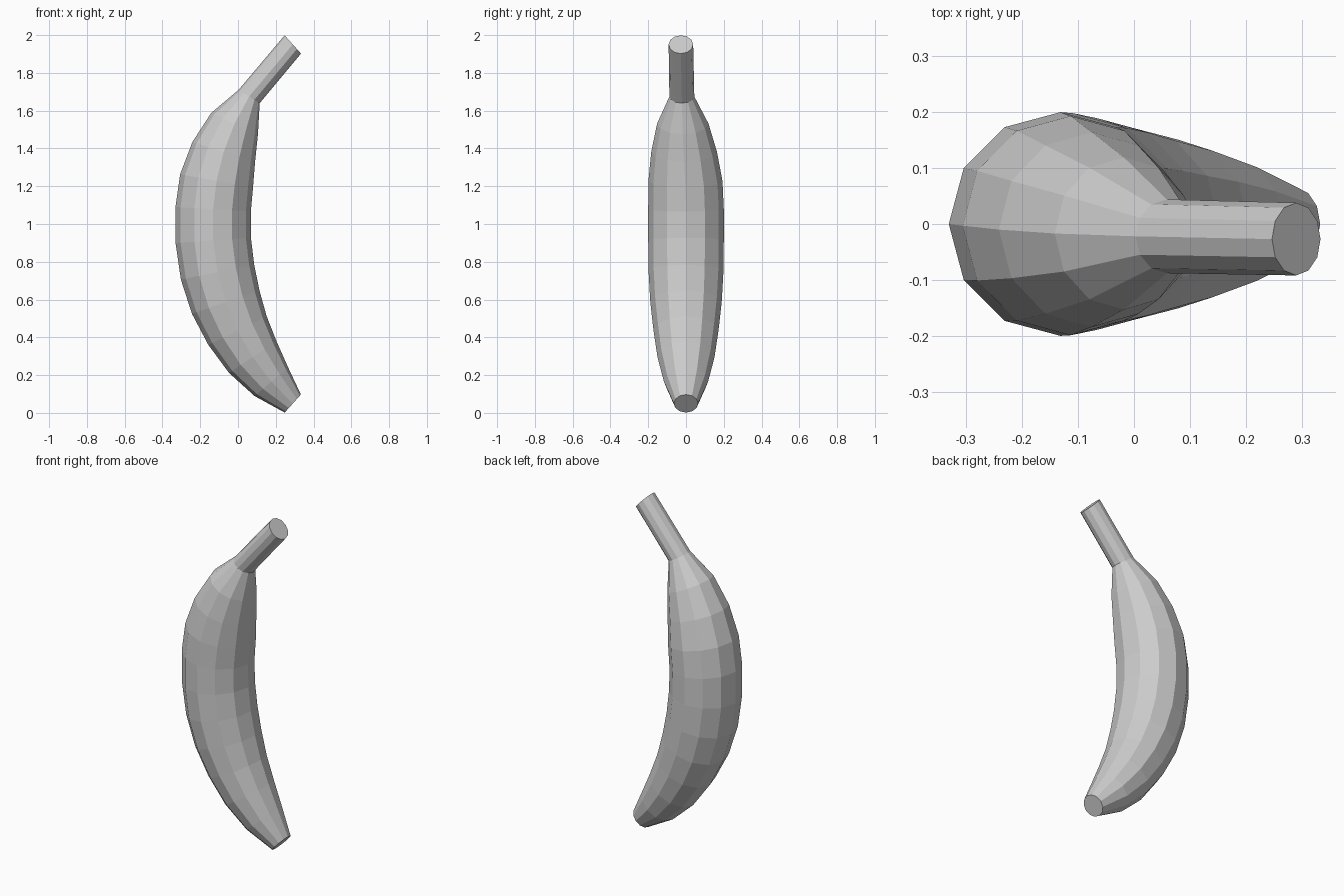
import bpy, bmesh
from math import sin, cos, radians, pi

if "Cube" in bpy.data.objects:
    bpy.data.objects.remove(bpy.data.objects["Cube"])

SIDES = 12
ARC_R, ARC_X, ARC_Z = 1.277, 1.143, 1.0   # circle followed by the centre line

# Rings along the arc: (angle in degrees, radius, sideways drift)
rings = [(-48.1, .064, 0), (-40.8, .117, 0), (-33.5, .151, 0), (-26.2, .172, 0),
         (-18.9, .189, 0), (-11.5, .198, 0), (-3.9, .2, 0), (3.5, .2, 0),
         (10.3, .196, -.003), (17.4, .174, -.01), (24.6, .136, -.017),
         (31.9, .066, -.022), (48.1, .065, -.027)]

bm = bmesh.new()


def add_ring(angle, radius, drift):
    a = radians(angle)
    ring = []
    for i in range(SIDES):
        t = 2 * pi * i / SIDES
        d = ARC_R + radius * cos(t)
        ring.append(bm.verts.new((ARC_X - d * cos(a), drift + radius * sin(t),
                                  ARC_Z + d * sin(a))))
    return ring


# Skin the curved body and straight stem, then cap both ends
loops = [add_ring(*r) for r in rings]
for lo, hi in zip(loops, loops[1:]):
    for i in range(SIDES):
        j = (i + 1) % SIDES
        bm.faces.new((lo[i], lo[j], hi[j], hi[i]))
bm.faces.new(loops[0])
bm.faces.new(loops[-1])
bmesh.ops.recalc_face_normals(bm, faces=bm.faces)

mesh = bpy.data.meshes.new("banana")
bm.to_mesh(mesh)
bm.free()
bpy.context.collection.objects.link(bpy.data.objects.new("banana", mesh))
